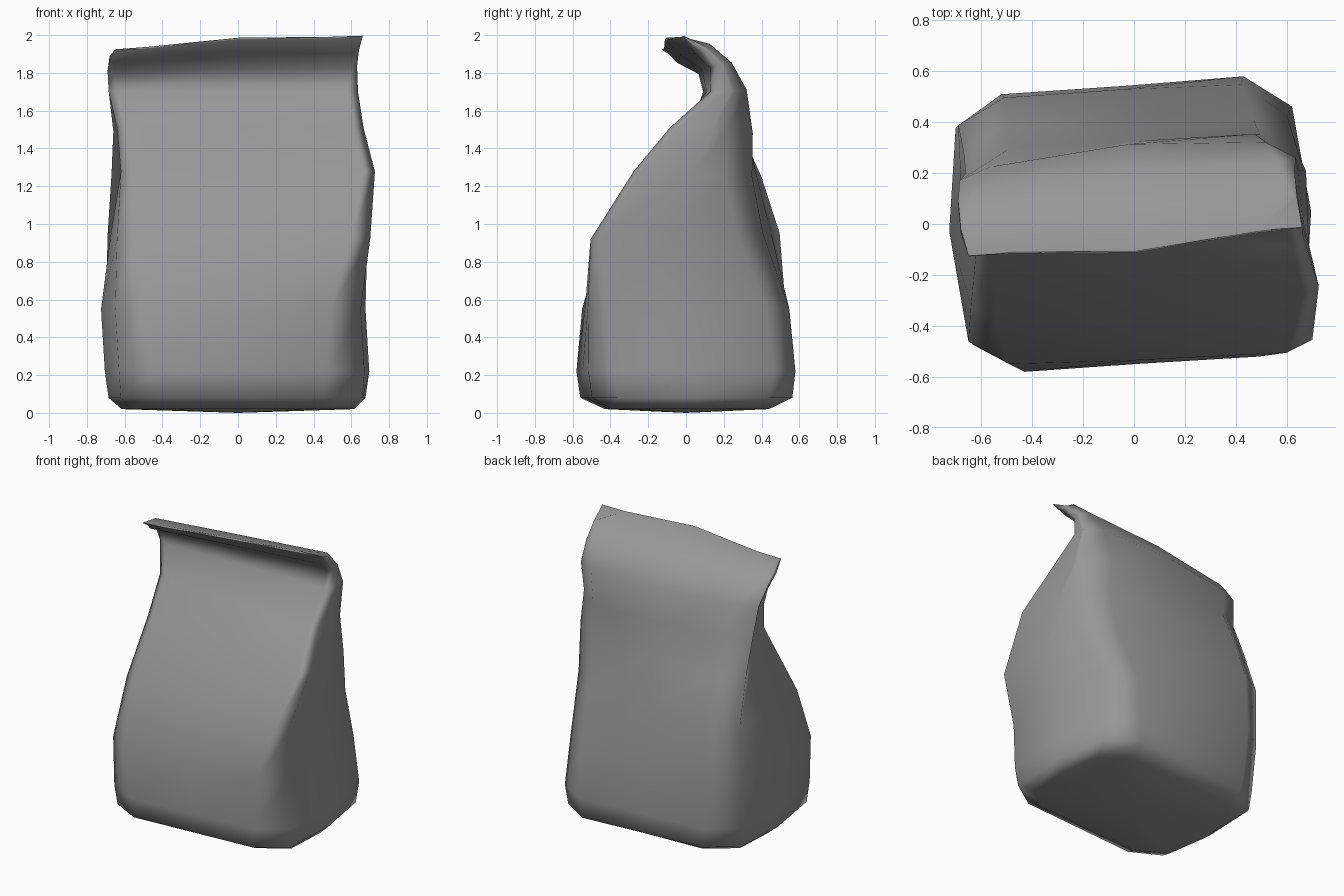
import bpy, bmesh

if "Cube" in bpy.data.objects:
    bpy.data.objects.remove(bpy.data.objects["Cube"])

# Bag cross-sections, bottom to top: front z, back z, left x, right x, front y, back y,
# front tilt, back tilt, side inset, front corner, back corner, back shift
RINGS = [
    (0.02, 0.02, -0.57, 0.60, -0.41, 0.42, 0.05, 0.05, -0.03, 0.19, 0.19, 0.03),
    (0.08, 0.08, -0.62, 0.66, -0.53, 0.53, 0.07, 0.08, -0.04, 0.20, 0.20, 0.05),
    (0.22, 0.22, -0.63, 0.67, -0.55, 0.545, 0.07, 0.08, -0.05, 0.20, 0.19, 0.05),
    (0.55, 0.55, -0.65, 0.65, -0.535, 0.53, 0.03, 0.04, -0.05, 0.16, 0.18, 0.05),
    (0.92, 0.95, -0.64, 0.70, -0.445, 0.45, -0.10, -0.09, -0.01, 0.10, 0.18, 0.05),
    (1.28, 1.25, -0.62, 0.725, -0.21, 0.375, -0.10, -0.05, 0.04, 0.06, 0.18, 0.05),
    (1.51, 1.48, -0.64, 0.665, -0.03, 0.325, -0.09, 0.06, 0.03, 0.05, 0.17, 0.02),
    (1.70, 1.71, -0.685, 0.635, 0.11, 0.275, 0.03, 0.09, 0.01, 0.05, 0.12, 0.00),
    (1.81, 1.84, -0.69, 0.63, 0.10, 0.18, 0.05, 0.11, 0.00, 0.03, 0.06, 0.00),
    (1.88, 1.93, -0.68, 0.64, 0.00, 0.07, 0.075, 0.09, 0.00, 0.03, 0.03, 0.00),
    (1.954, 1.964, -0.65, 0.66, -0.075, -0.065, 0.085, 0.085, 0.00, 0.17, 0.17, 0.00),
]


def section(zf, zb, xl, xr, yf, yb, tf, tb, inset, cf, cb, shift):
    """Twelve points around: three per side, corners chamfered."""
    cyf = min(cf * 0.6, (yb - yf) * 0.3)
    cyb = min(cb * 0.7, (yb - yf) * 0.35)
    mid = (yf + yb) / 2
    bl, br = xl - shift, xr - shift
    flat = [(xl + cf, yf), ((xl + xr) / 2, yf), (xr - cf, yf),
            (xr, yf + cyf), ((xr + br) / 2 - inset, mid), (br, yb - cyb),
            (br - cb, yb), ((bl + br) / 2, yb), (bl + cb, yb),
            (bl, yb - cyb), ((xl + bl) / 2 + inset, mid), (xl, yf + cyf)]
    lip = min(max((zf - 1.7) / 0.25, 0), 1)      # lip rises to the right
    pts = []
    for i, (x, y) in enumerate(flat):
        t = (y - yf) / (yb - yf)
        crest = lip * 0.022 * (i in (1, 7))      # lip crest at mid width
        bulge = 0.04 if i == 7 and 1.6 < zb < 1.9 else 0
        pts.append((x, y + (tf + (tb - tf) * t) * x - crest * 1.7 + bulge,
                    zf + (zb - zf) * t + 0.055 * lip * x + crest))
    return pts


# Loft the bag
bm = bmesh.new()
loops = [[bm.verts.new(p) for p in section(*r)] for r in RINGS]
for a, b in zip(loops, loops[1:]):
    for i in range(12):
        j = (i + 1) % 12
        bm.faces.new((a[i], a[j], b[j], b[i]))

# Slightly bulged base and closed lip
centre = bm.verts.new((0, 0, 0))
for i in range(12):
    bm.faces.new((loops[0][(i + 1) % 12], loops[0][i], centre))
top = loops[-1]
for i, j in ((0, 8), (1, 7)):
    bm.faces.new((top[i], top[i + 1], top[j - 1], top[j]))
bm.faces.new((top[2], top[3], top[4], top[5], top[6]))
bm.faces.new((top[8], top[9], top[10], top[11], top[0]))
bmesh.ops.recalc_face_normals(bm, faces=bm.faces[:])
for f in bm.faces:
    f.smooth = True

mesh = bpy.data.meshes.new("paper_bag")
bm.to_mesh(mesh)
bm.free()
bag = bpy.data.objects.new("paper_bag", mesh)
bpy.context.collection.objects.link(bag)
bag.modifiers.new("panel_shading", "WEIGHTED_NORMAL")

# Mid-grey paper
paper = bpy.data.materials.new("paper")
paper.diffuse_color = (0.31, 0.31, 0.31, 1)
paper.use_nodes = True
paper.node_tree.nodes["Principled BSDF"].inputs["Base Color"].default_value = paper.diffuse_color
mesh.materials.append(paper)
